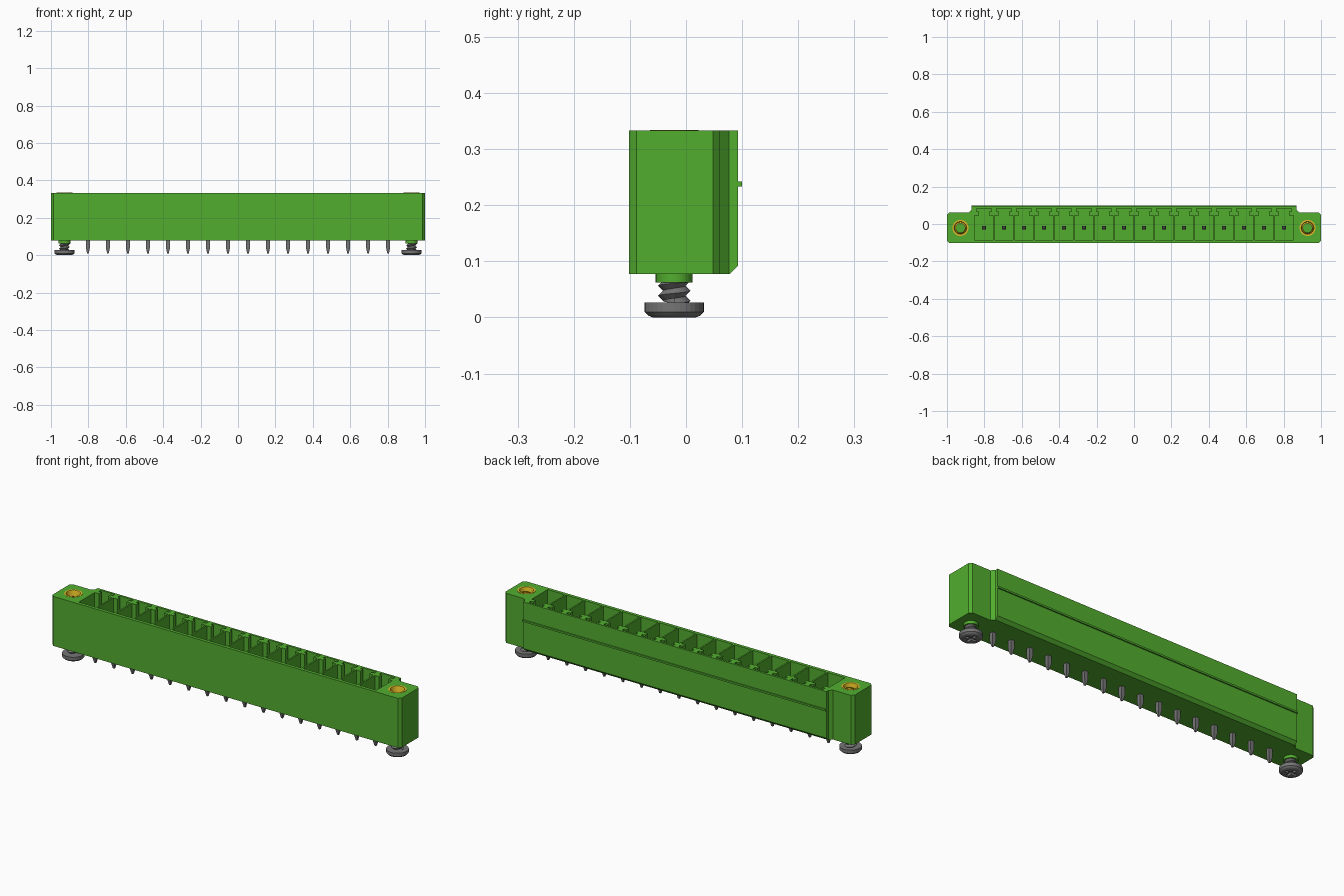
import bpy, bmesh, math

cube = bpy.data.objects.get("Cube")
if cube:
    bpy.data.objects.remove(cube, do_unlink=True)


def material(name, rgb):
    m = bpy.data.materials.new(name)
    m.use_nodes = True
    m.diffuse_color = (*rgb, 1)
    m.node_tree.nodes["Principled BSDF"].inputs["Base Color"].default_value = (*rgb, 1)
    return m


GREEN = material("green plastic", (0.085, 0.42, 0.028))
STEEL = material("grey steel", (0.18, 0.18, 0.18))
BRASS = material("yellow brass", (0.75, 0.50, 0.02))

# Main dimensions
BOTTOM, TOP, FLOOR = 0.077, 0.333, 0.12
CELLS, PITCH = 16, 0.107
PIN_Y = -0.02
SCREW_X, SCREW_Y = 0.928, -0.021


def finish(name, bm, mat, smooth=False):
    bmesh.ops.recalc_face_normals(bm, faces=bm.faces)
    me = bpy.data.meshes.new(name)
    bm.to_mesh(me)
    bm.free()
    me.materials.append(mat)
    ob = bpy.data.objects.new(name, me)
    bpy.context.collection.objects.link(ob)
    if smooth:
        bpy.ops.object.select_all(action='DESELECT')
        ob.select_set(True)
        bpy.context.view_layer.objects.active = ob
        bpy.ops.object.shade_smooth_by_angle(angle=math.radians(35))
    return ob


def prism(bm, outline, z0, z1):
    """Closed prism from an (x, y) outline."""
    lo = [bm.verts.new((x, y, z0)) for x, y in outline]
    hi = [bm.verts.new((x, y, z1)) for x, y in outline]
    bm.faces.new(lo[::-1])
    bm.faces.new(hi)
    n = len(lo)
    for i in range(n):
        j = (i + 1) % n
        bm.faces.new((lo[i], lo[j], hi[j], hi[i]))


def circle(cx, cy, r, n=32):
    return [(cx + r * math.cos(2 * math.pi * i / n), cy + r * math.sin(2 * math.pi * i / n))
            for i in range(n)]


def lathe(bm, profile, cx, cy, n=32, closed=False, start=0.0):
    """Revolve an (r, z) profile; open profiles get end caps."""
    rings = []
    for r, z in profile:
        rings.append([bm.verts.new((cx + r * math.cos(start + 2 * math.pi * i / n),
                                    cy + r * math.sin(start + 2 * math.pi * i / n), z))
                      for i in range(n)])
    pairs = list(zip(rings, rings[1:]))
    if closed:
        pairs.append((rings[-1], rings[0]))
    else:
        bm.faces.new(rings[0][::-1])
        bm.faces.new(rings[-1])
    for a, b in pairs:
        for i in range(n):
            j = (i + 1) % n
            bm.faces.new((a[i], a[j], b[j], b[i]))


def thread(bm, cx, cy, r_root, r_crest, z0, pitch, turns, n=24):
    """Helical V-thread surface."""
    root, crest = [], []
    for i in range(n * turns + 1):
        a = 2 * math.pi * i / n
        z = z0 + pitch * i / n
        for row, r, dz in ((root, r_root, 0), (crest, r_crest, pitch / 2)):
            row.append(bm.verts.new((cx + r * math.cos(a), cy + r * math.sin(a), z + dz)))
    for i in range(n * turns):
        bm.faces.new((root[i], root[i + 1], crest[i + 1], crest[i]))
        if i + 1 + n < len(root):
            bm.faces.new((crest[i], crest[i + 1], root[i + 1 + n], root[i + n]))


def cut(ob, bm):
    """Subtract a temporary cutter and apply the result."""
    cutter = finish("cutter", bm, ob.data.materials[0])
    cutter.hide_render = True
    mod = ob.modifiers.new("cut", 'BOOLEAN')
    mod.operation, mod.solver, mod.object = 'DIFFERENCE', 'EXACT', cutter
    bpy.ops.object.select_all(action='DESELECT')
    ob.select_set(True)
    bpy.context.view_layer.objects.active = ob
    bpy.ops.object.modifier_apply(modifier=mod.name)
    bpy.data.objects.remove(cutter, do_unlink=True)


# Housing: mirrored outline with mounting ears at both ends
half = [(0.987, -0.102), (1.0, -0.088), (1.0, 0.048), (0.987, 0.061),
        (0.885, 0.061), (0.869, 0.077), (0.869, 0.093)]
bm = bmesh.new()
prism(bm, half + [(-x, y) for x, y in reversed(half)], BOTTOM, TOP)
housing = finish("housing", bm, GREEN)

# Contact chambers with T-shaped keyways, and holes in the ears
bm = bmesh.new()
cell = [(0.0495, -0.085), (0.0495, 0.045), (0.026, 0.045), (0.026, 0.066),
        (0.040, 0.066), (0.040, 0.082)]
centres = [(i - (CELLS - 1) / 2) * PITCH for i in range(CELLS)]
for cx in centres:
    prism(bm, [(cx + x, y) for x, y in cell] + [(cx - x, y) for x, y in reversed(cell)],
          FLOOR, TOP + 0.05)
for s in (-1, 1):
    prism(bm, circle(s * SCREW_X, SCREW_Y, 0.043), 0.11, TOP + 0.05)
cut(housing, bm)

# Chamfer along the lower back edge
bm = bmesh.new()
ends = [[bm.verts.new((x, y, z)) for y, z in ((0.070, 0.069), (0.110, 0.069), (0.110, 0.109))]
        for x in (-0.95, 0.95)]
bm.faces.new(ends[0])
bm.faces.new(ends[1][::-1])
for i in range(3):
    j = (i + 1) % 3
    bm.faces.new((ends[0][i], ends[0][j], ends[1][j], ends[1][i]))
cut(housing, bm)

# Latch ridge on the back
bm = bmesh.new()
prism(bm, [(-0.869, 0.088), (0.869, 0.088), (0.869, 0.0995), (-0.869, 0.0995)], 0.233, 0.242)
finish("latch_ridge", bm, GREEN)

# Square contact pins with tapered tips
bm = bmesh.new()
q = math.sqrt(2)
for cx in centres:
    lathe(bm, [(0.004 * q, 0.008), (0.010 * q, 0.036), (0.010 * q, 0.258), (0.005 * q, 0.272)],
          cx, PIN_Y, n=4, start=math.pi / 4)
finish("contact_pins", bm, STEEL)

# Mounting hardware at each end
for s, side in ((1, "left"), (-1, "right")):
    cx = s * SCREW_X

    bm = bmesh.new()
    prism(bm, circle(cx, SCREW_Y, 0.033), 0.062, BOTTOM + 0.005)
    finish(side + "_boss", bm, GREEN, True)

    # Screw head with cross recess
    bm = bmesh.new()
    lathe(bm, [(0.038, 0.0), (0.046, 0.003), (0.053, 0.010), (0.053, 0.027)], cx, SCREW_Y)
    head = finish(side + "_screw_head", bm, STEEL)
    bm = bmesh.new()
    a, b = 0.007, 0.031
    cross = [(b, -a), (b, a), (a, a), (a, b), (-a, b), (-a, a),
             (-b, a), (-b, -a), (-a, -a), (-a, -b), (a, -b), (a, -a)]
    prism(bm, [(cx + x, SCREW_Y + y) for x, y in cross], -0.02, 0.013)
    cut(head, bm)

    bm = bmesh.new()
    thread(bm, cx, SCREW_Y, 0.020, 0.029, 0.016, 0.018, 5)
    finish(side + "_screw_thread", bm, STEEL, True)

    # Threaded brass insert in the ear
    bm = bmesh.new()
    lathe(bm, [(0.043, 0.11), (0.043, TOP + 0.001), (0.034, TOP + 0.001),
               (0.031, TOP - 0.005), (0.031, 0.11)], cx, SCREW_Y, closed=True)
    finish(side + "_insert", bm, BRASS, True)
    bm = bmesh.new()
    thread(bm, cx, SCREW_Y, 0.032, 0.024, 0.112, 0.018, 11)
    finish(side + "_insert_thread", bm, BRASS, True)
